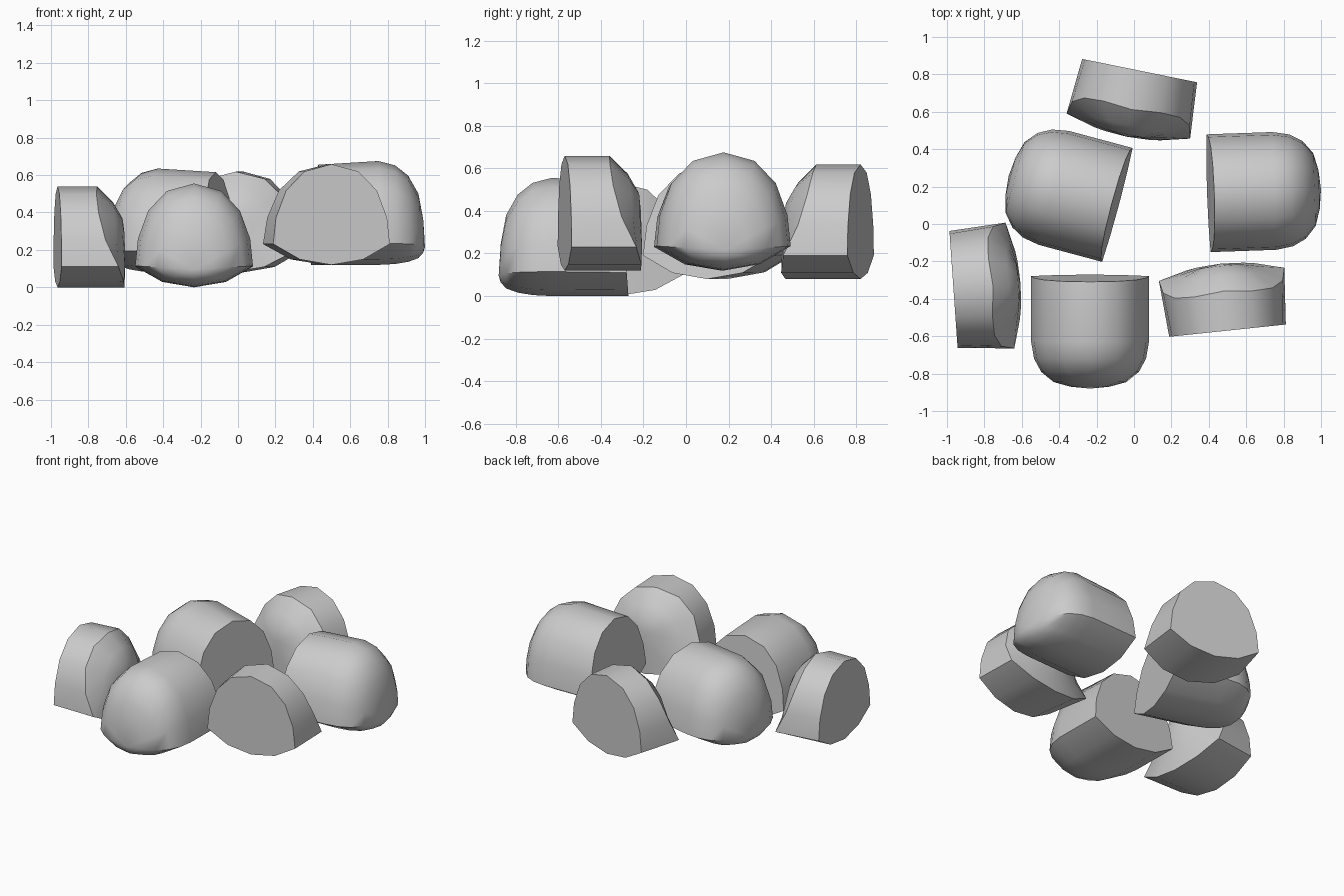
import bpy
import bmesh
from math import radians

cube = bpy.data.objects.get("Cube")
if cube:
    bpy.data.objects.remove(cube, do_unlink=True)

grey = bpy.data.materials.new("plain grey")
grey.use_nodes = True
grey.diffuse_color = (0.6, 0.6, 0.6, 1)
grey.node_tree.nodes["Principled BSDF"].inputs["Base Color"].default_value = (0.6, 0.6, 0.6, 1)

# Domed cross-section with a shallow curved underside, mirrored left to right
HALF = [(0, 0), (0.17, 0.03), (0.315, 0.115), (0.30, 0.26),
        (0.245, 0.41), (0.145, 0.515), (0, 0.555)]
PROFILE = HALF + [(-u, v) for u, v in HALF[-2:0:-1]]
MID = 0.095


def loft(name, rings, tip, location, heading):
    """Skin matching rings of points, flat at the first and closed to a tip."""
    bm = bmesh.new()
    rows = [[bm.verts.new(p) for p in ring] for ring in rings]
    end = bm.verts.new(tip)
    count = len(rows[0])
    bm.faces.new(rows[0])
    for a, b in zip(rows, rows[1:]):
        for i in range(count):
            j = (i + 1) % count
            bm.faces.new((a[i], a[j], b[j], b[i]))
    for i in range(count):
        bm.faces.new((rows[-1][i], rows[-1][(i + 1) % count], end))
    bmesh.ops.recalc_face_normals(bm, faces=bm.faces)
    mesh = bpy.data.meshes.new(name)
    bm.to_mesh(mesh)
    bm.free()
    mesh.materials.append(grey)
    obj = bpy.data.objects.new(name, mesh)
    bpy.context.collection.objects.link(obj)
    obj.location = location
    obj.rotation_euler.z = radians(heading - 90)
    bpy.ops.object.select_all(action='DESELECT')
    obj.select_set(True)
    bpy.context.view_layer.objects.active = obj
    bpy.ops.object.shade_smooth_by_angle(angle=radians(32))


def end_chunk(name, location, heading):
    """Long piece with a leaning cut face and a rounded far end."""
    rings = [[(u, 0.07 * (v - 0.28), v * 0.965) for u, v in PROFILE]]
    for d, s in [(0.34, 1), (0.43, 0.95), (0.50, 0.83), (0.555, 0.62), (0.58, 0.33)]:
        rings.append([(u * s, d, MID + (v - MID) * s) for u, v in PROFILE])
    loft(name, rings, (0, 0.59, MID), location, heading)


def bulge(u, v):
    """Depth of the bowed face, falling back towards the top and shoulders."""
    return (0.36 - 0.5 * u * u - 2.6 * max(0, v - 0.3) ** 2
            - 5 * u * u * max(0, v - 0.11))


def slice_chunk(name, location, heading):
    """Short piece with one flat face and one bowed, leaning face."""
    rim = [(u * 1.07, v * 0.97) for u, v in PROFILE]
    rings = [[(u * 0.93, 0, v) for u, v in rim]]
    for s in (1, 0.68, 0.35):
        ring = [(u * s, 0.28 + (v - 0.28) * s) for u, v in rim]
        rings.append([(u, bulge(u, v), v) for u, v in ring])
    loft(name, rings, (0, bulge(0, 0.28), 0.28), location, heading)


# Rounded end pieces
end_chunk("front_end_chunk", (-0.235, -0.29, 0), -90)
end_chunk("middle_end_chunk", (-0.10, 0.105, 0.08), 165)
end_chunk("left_end_chunk", (0.41, 0.165, 0.12), 2)

# Thinner slices
slice_chunk("right_slice", (-0.965, -0.35, 0), 4)
slice_chunk("front_slice", (0.50, -0.57, 0.12), 96)
slice_chunk("back_slice", (0.03, 0.82, 0.08), -101.5)
